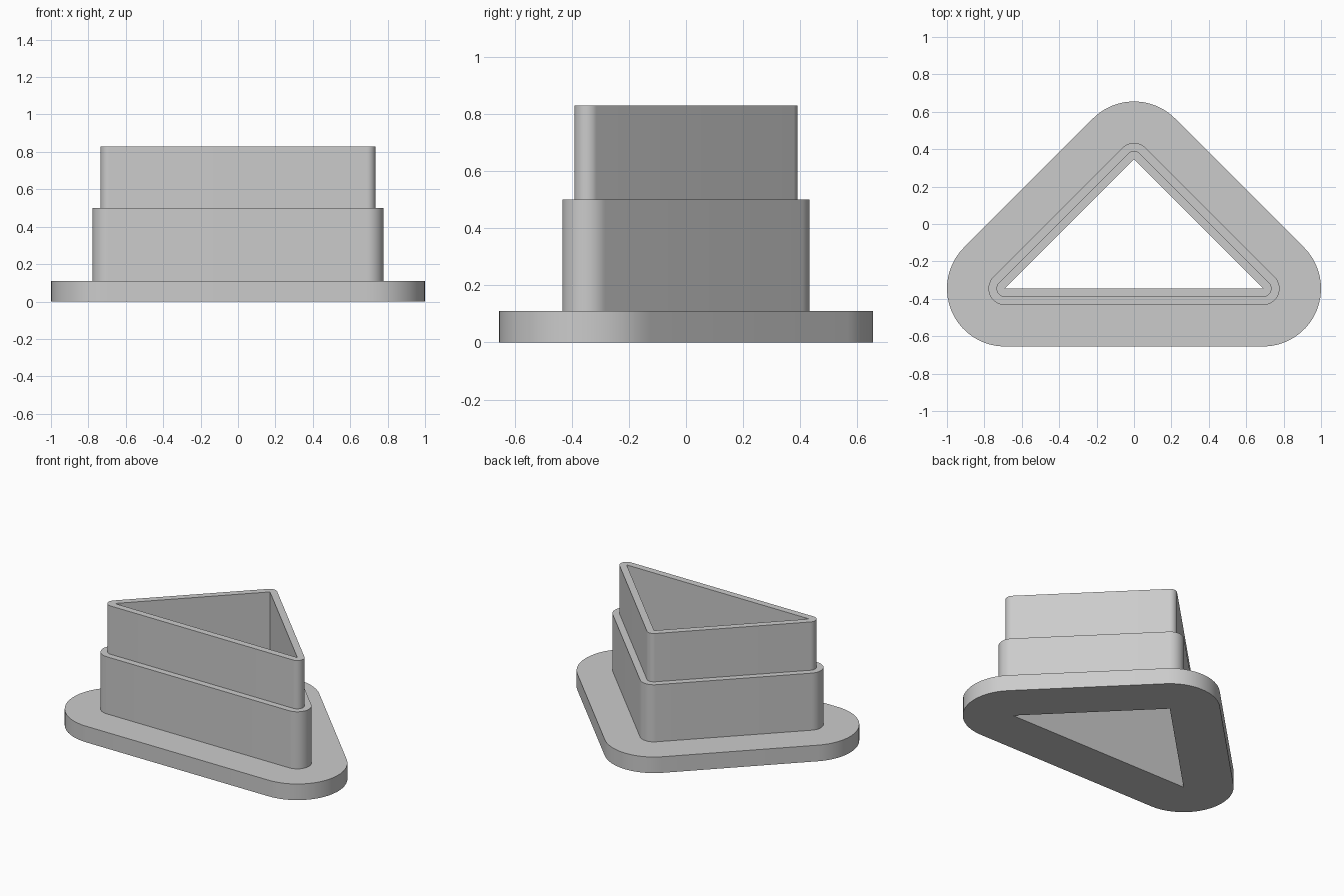
import bpy, bmesh
from math import radians, cos, sin

cube = bpy.data.objects.get("Cube")
if cube:
    bpy.data.objects.remove(cube, do_unlink=True)

grey = bpy.data.materials.new("plain grey")
grey.use_nodes = True
colour = (0.6, 0.6, 0.6, 1)
grey.diffuse_color = colour
grey.node_tree.nodes["Principled BSDF"].inputs["Base Color"].default_value = colour

# Inner triangle corners, each with its start and end arc angle
CORNERS = [(0.69, -0.345, -90, 45), (0, 0.345, 45, 135), (-0.69, -0.345, 135, 270)]
ARC_STEPS = 20

# Wall section: (offset outward from the triangle, height)
SECTION = [(0, 0), (0.31, 0), (0.31, 0.11), (0.088, 0.11),
           (0.088, 0.5), (0.045, 0.5), (0.045, 0.83), (0, 0.83)]


def rounded_loop(bm, offset, z):
    """Triangle outline grown by offset, with round corners."""
    loop = []
    for x, y, start, end in CORNERS:
        for i in range(ARC_STEPS + 1):
            a = radians(start + (end - start) * i / ARC_STEPS)
            loop.append(bm.verts.new((x + offset * cos(a), y + offset * sin(a), z)))
    return loop


# Sweep the stepped wall section around the triangle as one closed shell
bm = bmesh.new()
loops = [rounded_loop(bm, offset, z) for offset, z in SECTION]
for k, lower in enumerate(loops):
    upper = loops[(k + 1) % len(loops)]
    for i in range(len(lower)):
        j = (i + 1) % len(lower)
        bm.faces.new((lower[i], lower[j], upper[j], upper[i]))
bmesh.ops.remove_doubles(bm, verts=bm.verts, dist=0.0005)
bmesh.ops.recalc_face_normals(bm, faces=bm.faces)

mesh = bpy.data.meshes.new("triangular_cutter")
bm.to_mesh(mesh)
bm.free()
mesh.materials.append(grey)
cutter = bpy.data.objects.new("triangular_cutter", mesh)
bpy.context.collection.objects.link(cutter)

# Smooth corners, sharp steps
bpy.ops.object.select_all(action="DESELECT")
cutter.select_set(True)
bpy.context.view_layer.objects.active = cutter
bpy.ops.object.shade_smooth_by_angle(angle=radians(30))
